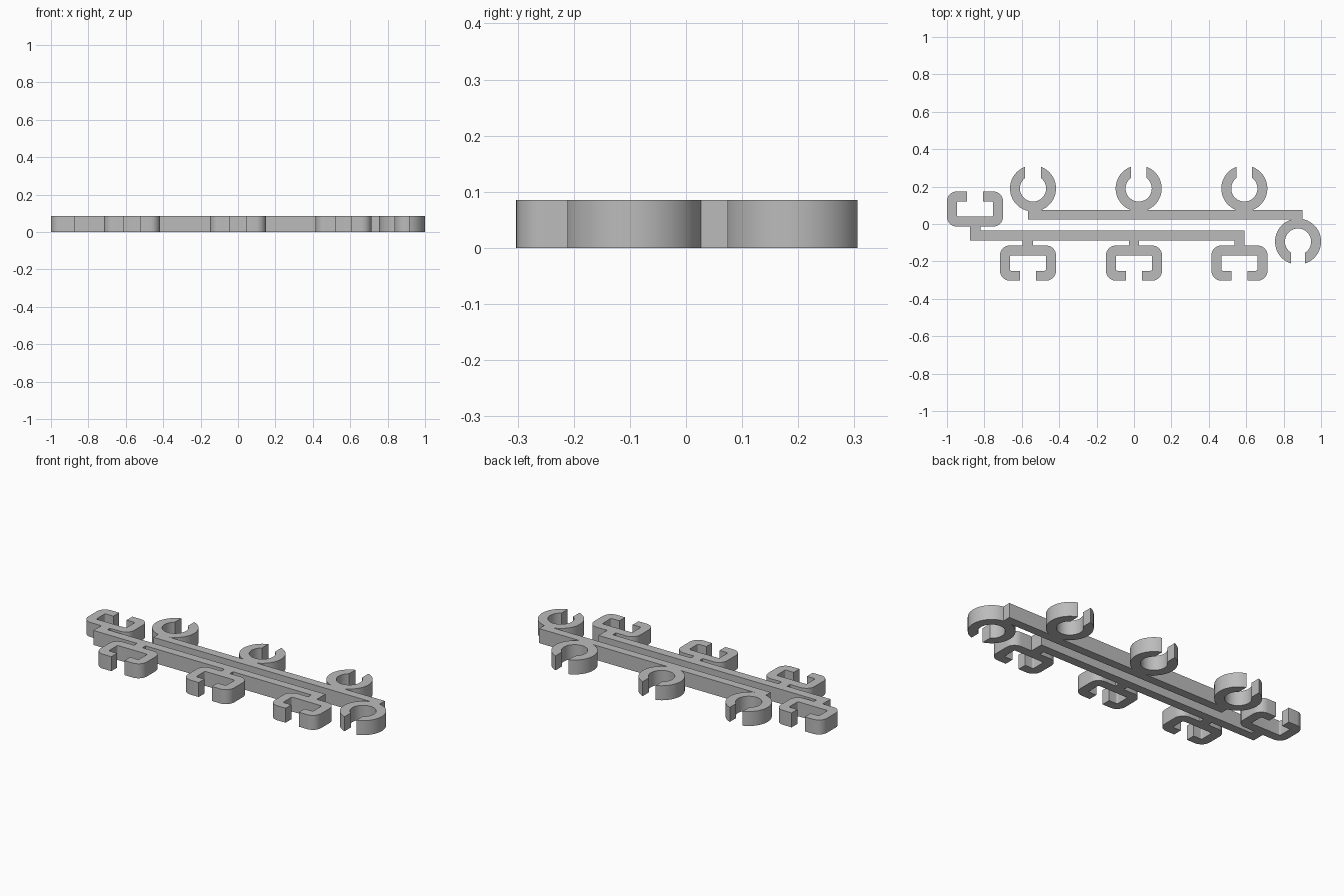
import bpy, bmesh
from math import radians, sin, cos, asin, pi

if "Cube" in bpy.data.objects:
    bpy.data.objects.remove(bpy.data.objects["Cube"])

HEIGHT = 0.085
WALL = 0.053

grey = bpy.data.materials.new("plain grey")
grey.use_nodes = True
grey.diffuse_color = (0.5, 0.5, 0.5, 1)
grey.node_tree.nodes["Principled BSDF"].inputs["Base Color"].default_value = (0.5, 0.5, 0.5, 1)


def strip(name, outer, inner, centre=(0, 0), flip=1):
    """Extrude the band between two matching outlines up to HEIGHT."""
    bm = bmesh.new()

    def row(pts, z):
        return [bm.verts.new((centre[0] + x, centre[1] + flip * y, z)) for x, y in pts]

    rows = [row(outer, 0), row(inner, 0), row(inner, HEIGHT), row(outer, HEIGHT)]
    for a, b in zip(rows, rows[1:] + rows[:1]):
        for i in range(len(a) - 1):
            bm.faces.new((a[i], a[i + 1], b[i + 1], b[i]))
    for end in (0, -1):
        bm.faces.new([r[end] for r in rows])
    bmesh.ops.recalc_face_normals(bm, faces=bm.faces)
    mesh = bpy.data.meshes.new(name)
    bm.to_mesh(mesh)
    bm.free()
    obj = bpy.data.objects.new(name, mesh)
    bpy.context.collection.objects.link(obj)
    mesh.materials.append(grey)
    bpy.ops.object.select_all(action='DESELECT')
    obj.select_set(True)
    bpy.context.view_layer.objects.active = obj
    bpy.ops.object.shade_smooth_by_angle(angle=radians(30))


def bar(name, x0, x1, y0, y1):
    strip(name, [(x0, y0), (x1, y0)], [(x0, y1), (x1, y1)])


def round_clip(name, centre, flip, gap, radius=0.123, steps=64):
    """Open ring whose parallel-sided mouth faces +y (or -y when flipped)."""
    def arc(r):
        start = asin(gap / r)
        angles = [start + (2 * pi - 2 * start) * i / steps for i in range(steps + 1)]
        return [(r * sin(a), r * cos(a)) for a in angles]
    strip(name, arc(radius), arc(radius - WALL), centre, flip)


def square_clip(name, centre, flip, gap=0.043, half_x=0.15, half_y=0.094):
    """Open rounded rectangle with its mouth facing +y (or -y when flipped)."""
    def outline(inset, r):
        w, h = half_x - inset, half_y - inset
        pts = [(gap, h)]
        for k, (sx, sy) in enumerate([(1, 1), (1, -1), (-1, -1), (-1, 1)]):
            for i in range(9):
                a = pi / 2 * (k + i / 8)
                pts.append((sx * (w - r) + r * sin(a), sy * (h - r) + r * cos(a)))
        return pts + [(-gap, h)]
    strip(name, outline(0, 0.053), outline(WALL, 0.008), centre, flip)


# Two long parallel bars
bar("back_bar", -0.567, 0.90, 0.025, 0.075)
bar("front_bar", -0.877, 0.592, -0.087, -0.036)

# Round clips: three on the back bar, one under its left end
for i, x in enumerate((-0.54, 0.025, 0.59)):
    round_clip(f"round_clip_{i + 1}", (x, 0.19), 1, 0.042)
round_clip("round_clip_end", (0.877, -0.094), -1, 0.038)

# Square clips with short necks: three on the front bar, one on its right end
for i, x in enumerate((-0.567, 0, 0.564)):
    square_clip(f"square_clip_{i + 1}", (x, -0.209), -1)
    bar(f"clip_neck_{i + 1}", x - 0.028, x + 0.028, -0.117, -0.085)
square_clip("square_clip_end", (-0.85, 0.08), 1)
bar("clip_neck_end", -0.877, -0.821, -0.038, -0.012)
